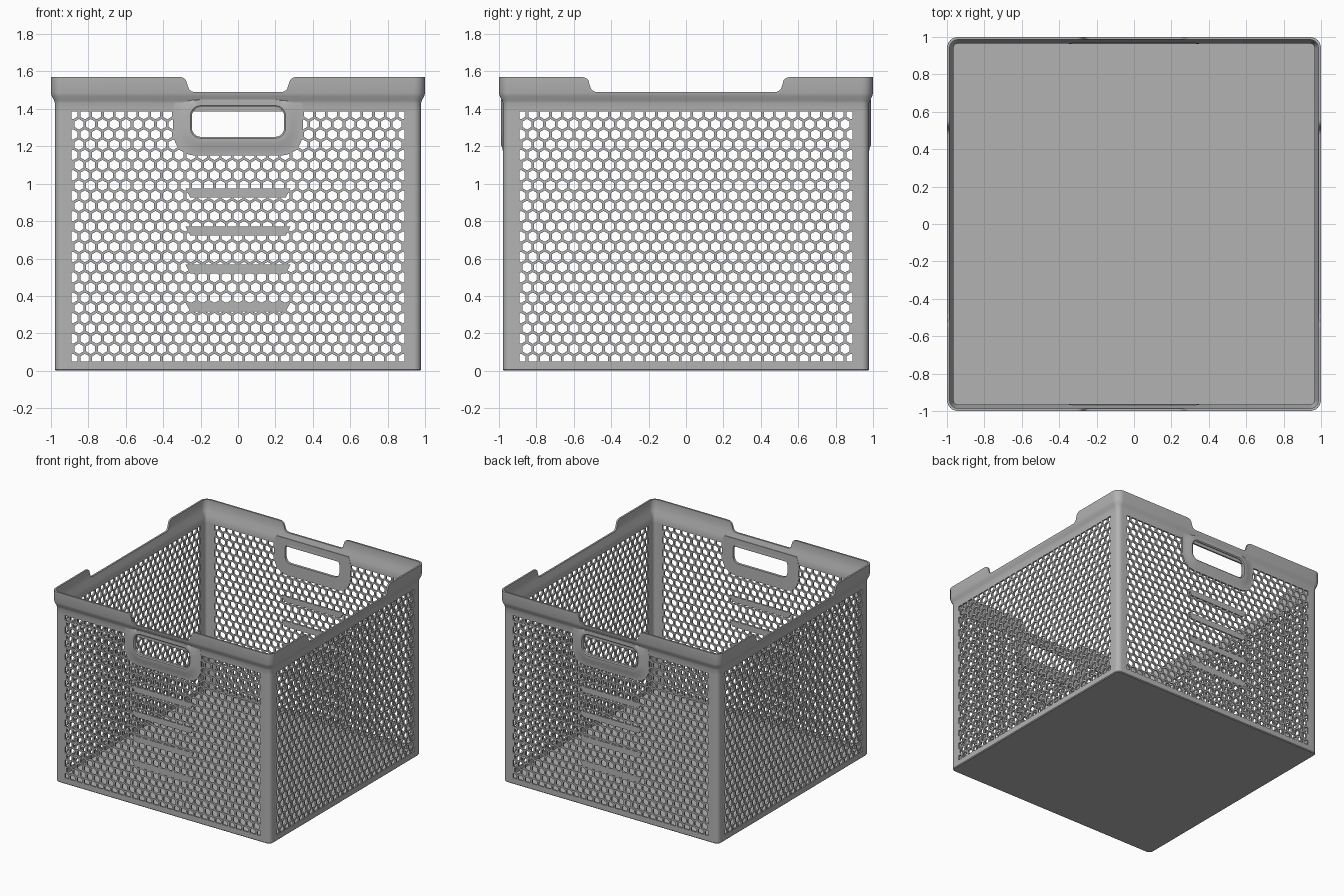
import bpy, bmesh, math
from mathutils import Matrix, Vector

cube = bpy.data.objects.get("Cube")
if cube:
    bpy.data.objects.remove(cube, do_unlink=True)

grey = bpy.data.materials.new("grey plastic")
grey.use_nodes = True
GREY = (0.45, 0.45, 0.45, 1)
grey.diffuse_color = GREY
grey.node_tree.nodes["Principled BSDF"].inputs["Base Color"].default_value = GREY

CORE = 0.94                   # centre of the corner rounding
OUT, INN = 0.978, 0.965       # wall faces
EDGE = 0.89                   # half width of the perforated field
LOW, HIGH = 0.05, 1.385       # its bottom and top
RIM = 1.57


def finish(bm, name, smooth=True, turn=0):
    bmesh.ops.recalc_face_normals(bm, faces=bm.faces)
    mesh = bpy.data.meshes.new(name)
    bm.to_mesh(mesh)
    bm.free()
    mesh.materials.append(grey)
    obj = bpy.data.objects.new(name, mesh)
    bpy.context.collection.objects.link(obj)
    obj.rotation_euler.z = turn * math.pi / 2
    if smooth:
        bpy.ops.object.select_all(action="DESELECT")
        obj.select_set(True)
        bpy.context.view_layer.objects.active = obj
        bpy.ops.object.shade_smooth_by_angle(angle=math.radians(35))
    return obj


def skin(bm, rings, wrap_path=True, wrap_rings=True):
    """Join rows of points with quads."""
    rows = [[bm.verts.new(p) for p in ring] for ring in rings]
    n, m = len(rows), len(rows[0])
    for i in range(n if wrap_rings else n - 1):
        for j in range(m if wrap_path else m - 1):
            a, b, k = rows[i], rows[(i + 1) % n], (j + 1) % m
            bm.faces.new((a[j], a[k], b[k], b[j]))
    return rows


# Outline of the crate: core point, outward normal and rim height
def notch_drop(t):
    """S-shaped step made of two quarter rounds, t from 0 to 1."""
    if t < 0.5:
        return 0.5 - math.sqrt(max(0, 0.25 - t * t))
    return 0.5 + math.sqrt(max(0, 0.25 - (1 - t) ** 2))


def corner(turn, steps=6):
    pts = []
    for i in range(steps + 1):
        a = -math.pi / 2 + i / steps * math.pi / 2
        pts.append((Vector((CORE, -CORE, 0)), Vector((math.cos(a), math.sin(a), 0)), RIM))
    return rotate(pts, turn)


def rotate(pts, turn):
    m = Matrix.Rotation(turn * math.pi / 2, 3, "Z")
    return [(m @ c, m @ n, z) for c, n, z in pts]


def side(turn):
    start = 0.23 if turn % 2 == 0 else 0.475
    half = []
    for i in range(17):
        t = 0.5 - 0.5 * math.cos(math.pi * i / 16)
        half.append((start + 0.08 * t, RIM - 0.08 * notch_drop(1 - t)))
    line = [(-u, z) for u, z in reversed(half)] + half
    return rotate([(Vector((u, -CORE, 0)), Vector((0, -1, 0)), z) for u, z in line], turn)


def sweep(path, profile):
    """Rings of the outline at each (half width, height); height None is the rim."""
    return [[c + n * (h - CORE) + Vector((0, 0, z0 if z is None else z))
             for c, n, z0 in path] for h, z in profile]


outline = [p for k in range(4) for p in side(k) + corner(k)]

# Base tray with floor
bm = bmesh.new()
rows = skin(bm, sweep(outline, [(OUT - 0.006, 0), (OUT, 0.006), (OUT, LOW), (INN, LOW), (INN, 0.015)]),
            wrap_rings=False)
bm.faces.new(rows[0])
bm.faces.new(rows[-1])
finish(bm, "base_tray")

# Flared rim with notches
bm = bmesh.new()
skin(bm, sweep(outline, [(OUT, HIGH), (OUT, 1.43), (0.983, 1.445), (0.995, 1.467), (1, 1.485),
                         (1, None), (0.986, None), (0.986, 1.48), (INN, 1.445), (INN, HIGH)]))
finish(bm, "rim")

# Corner posts
for k in range(4):
    arc = corner(0)
    first = (Vector((EDGE, -CORE, 0)), Vector((0, -1, 0)), RIM)
    last = (Vector((CORE, -EDGE, 0)), Vector((1, 0, 0)), RIM)
    bm = bmesh.new()
    rows = skin(bm, sweep([first] + arc + [last], [(OUT, LOW), (OUT, HIGH), (INN, HIGH), (INN, LOW)]),
                wrap_path=False)
    for end in (0, -1):
        bm.faces.new([r[end] for r in rows])
    finish(bm, "corner_post", turn=k)

# Honeycomb walls
PITCH = 0.063
ROW = PITCH * math.sqrt(3) / 2
MID = (LOW + HIGH) / 2


def honeycomb(name, turn, handled):
    bm = bmesh.new()
    for r in range(-13, 14):
        for c in range(-15, 16):
            x, z = (c + 0.5 * (r % 2)) * PITCH, MID + r * ROW
            if handled and abs(x) < 0.3 and z > 1.2:
                continue
            hexes = []
            for rad in (PITCH / math.sqrt(3), 0.77 * PITCH / math.sqrt(3)):
                hexes.append([(x + rad * math.sin(i * math.pi / 3), -OUT,
                               z + rad * math.cos(i * math.pi / 3)) for i in range(6)])
            skin(bm, hexes, wrap_rings=False)
    bmesh.ops.remove_doubles(bm, verts=bm.verts, dist=0.0005)
    for co, no in (((EDGE, 0, 0), (1, 0, 0)), ((-EDGE, 0, 0), (-1, 0, 0)),
                   ((0, 0, HIGH), (0, 0, 1)), ((0, 0, LOW), (0, 0, -1))):
        bmesh.ops.bisect_plane(bm, geom=bm.verts[:] + bm.edges[:] + bm.faces[:],
                               plane_co=co, plane_no=no, clear_outer=True)
    # give the sheet its thickness
    sheet = bmesh.ops.extrude_face_region(bm, geom=bm.faces[:], use_keep_orig=True)
    moved = [v for v in sheet["geom"] if isinstance(v, bmesh.types.BMVert)]
    bmesh.ops.translate(bm, verts=moved, vec=(0, OUT - INN, 0))
    finish(bm, name, smooth=False, turn=turn)


def rounded_rect(grow, radius, depth, steps=6):
    """Ring around the hand hole, cut off level below the rim."""
    w, h = 0.247 + grow - radius, 0.08 + grow - radius
    pts = []
    for q, (sx, sz) in enumerate(((1, 1), (-1, 1), (-1, -1), (1, -1))):
        for i in range(steps + 1):
            a = (q + i / steps) * math.pi / 2
            pts.append((sx * w + radius * math.cos(a), -depth,
                        min(1.45, 1.33 + sz * h + radius * math.sin(a))))
    return pts


for k, label in enumerate(("front", "left", "back", "right")):
    handled = k % 2 == 0
    honeycomb(label + "_wall", k, handled)
    if not handled:
        continue
    # Hand hole with raised surround
    bm = bmesh.new()
    skin(bm, [rounded_rect(*p) for p in (
        (0, 0.05, 0.963), (0, 0.05, 0.984), (0.008, 0.058, 0.99), (0.04, 0.09, 0.99),
        (0.063, 0.11, 0.98), (0.1, 0.12, 0.979), (0.1, 0.12, 0.963))])
    finish(bm, label + "_handle", turn=k)
    # Solid slats across the honeycomb
    for i in range(4):
        bm = bmesh.new()
        top, low = 0.973 - 0.203 * i, 0.925 - 0.203 * i
        outline2d = [(-0.28, top), (0.28, top), (0.255, low), (-0.255, low)]
        rows = skin(bm, [[(x, -d, z) for x, z in outline2d] for d in (0.979, 0.964)], wrap_rings=False)
        for row in rows:
            bm.faces.new(row)
        finish(bm, label + "_slat", smooth=False, turn=k)
